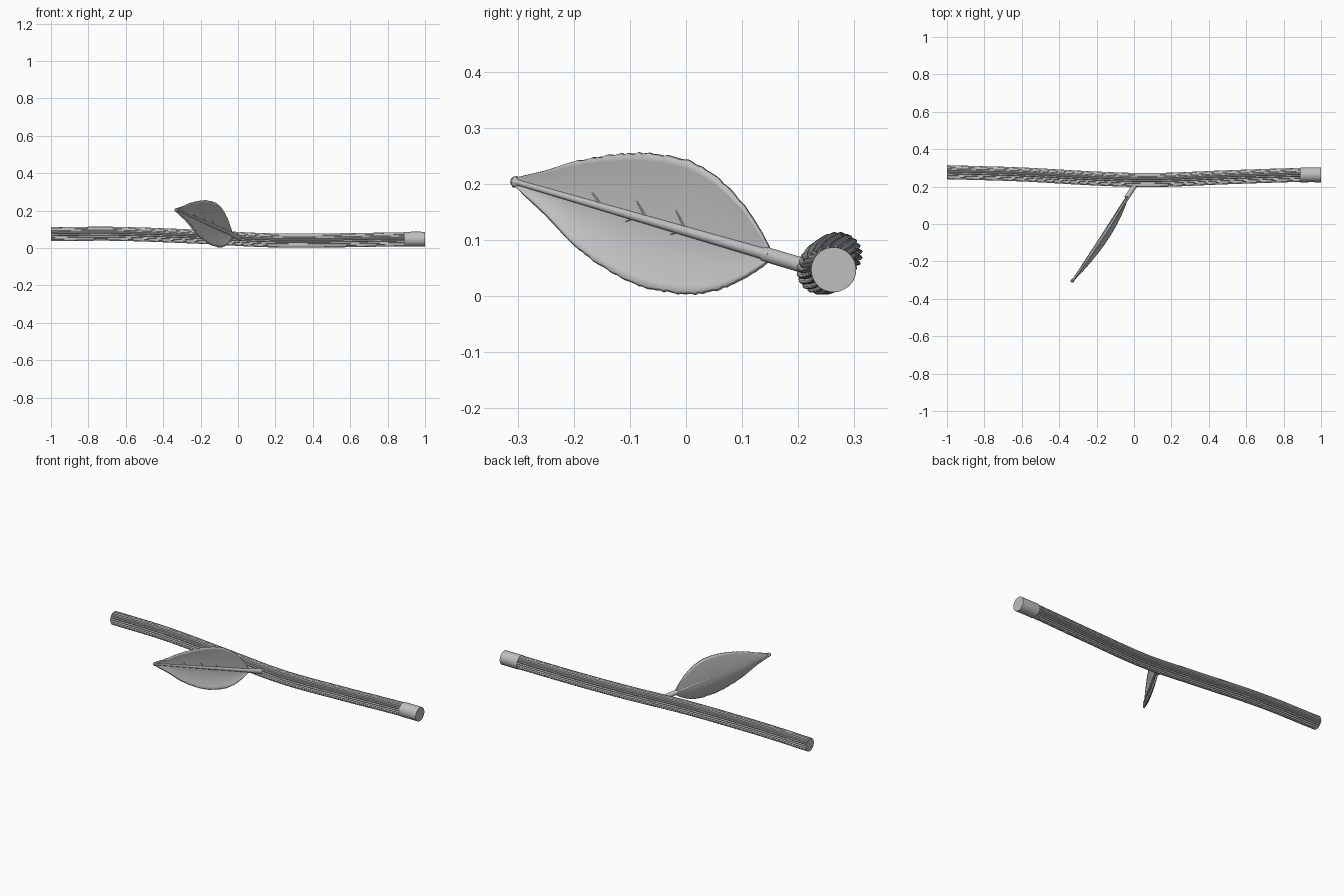
import bpy, bmesh, math, random
from mathutils import Vector

if "Cube" in bpy.data.objects:
    bpy.data.objects.remove(bpy.data.objects["Cube"])

random.seed(4)
grey = bpy.data.materials.new("grey")
grey.diffuse_color = (0.52, 0.52, 0.52, 1)
grey.use_nodes = True
grey.node_tree.nodes["Principled BSDF"].inputs["Base Color"].default_value = grey.diffuse_color


def make(name, bm, angle=30):
    bmesh.ops.recalc_face_normals(bm, faces=bm.faces)
    me = bpy.data.meshes.new(name)
    bm.to_mesh(me)
    bm.free()
    me.materials.append(grey)
    ob = bpy.data.objects.new(name, me)
    bpy.context.collection.objects.link(ob)
    bpy.ops.object.select_all(action='DESELECT')
    ob.select_set(True)
    bpy.context.view_layer.objects.active = ob
    bpy.ops.object.shade_smooth_by_angle(angle=math.radians(angle))
    return ob


def interp(table, x):
    """Smooth (Catmull-Rom) lookup in a table of (x, value) pairs."""
    n = len(table)
    i = max(k for k in range(n - 1) if k == 0 or table[k][0] <= x)
    (x0, a), (x1, b) = table[i], table[i + 1]
    t = (x - x0) / (x1 - x0)
    def slope(k):
        lo, hi = table[max(k - 1, 0)], table[min(k + 1, n - 1)]
        return (hi[1] - lo[1]) / (hi[0] - lo[0]) * (x1 - x0)
    return ((2*t**3 - 3*t*t + 1) * a + (t**3 - 2*t*t + t) * slope(i)
            + (3*t*t - 2*t**3) * b + (t**3 - t*t) * slope(i + 1))


def sweep(name, path, radius, sides, angle=30):
    """Capped tube along path; radius(ring, side) gives each point's distance."""
    bm = bmesh.new()
    rings = []
    for i, p in enumerate(path):
        d = (path[min(i + 1, len(path) - 1)] - path[max(i - 1, 0)]).normalized()
        u = d.cross(Vector((0, 0, 1))).normalized()
        v = u.cross(d)
        rings.append([bm.verts.new(p + radius(i, k) * (
            u * math.cos(k * math.tau / sides) + v * math.sin(k * math.tau / sides)))
            for k in range(sides)])
    for a, b in zip(rings, rings[1:]):
        for k in range(sides):
            j = (k + 1) % sides
            bm.faces.new((a[k], a[j], b[j], b[k]))
    bm.faces.new(rings[0])
    bm.faces.new(rings[-1])
    return make(name, bm, angle)


# Branch: gently bent, with lengthwise bark ridges and a smooth end
BR_Y = [(-1, .277), (-.6, .265), (-.2, .243), (.1, .235), (.5, .25), (.9, .263), (1, .263)]
BR_Z = [(-1, .074), (-.65, .076), (-.2, .06), (.15, .042), (.5, .041), (.9, .047), (1, .047)]


def branch_point(x):
    return Vector((x, interp(BR_Y, x), interp(BR_Z, x)))


FLUTES, STEPS = 20, 6
bark = [branch_point(-1 + 1.9 * i / 48) for i in range(49)]
sweep("branch_bark", bark,
      lambda i, k: .0325 + .0055 * abs(math.sin(math.pi * k / STEPS)),
      FLUTES * STEPS, 35)
sweep("branch_smooth_end", [branch_point(x) for x in (.89, .945, 1)],
      lambda i, k: .04, 48)

# Leaf: outline heights and sideways cupping given along the midrib
UPPER = [(-.305, .211), (-.25, .224), (-.2, .24), (-.15, .25), (-.08, .256),
         (0, .244), (.05, .215), (.1, .165), (.13, .12), (.147, .088)]
LOWER = [(-.305, .195), (-.25, .145), (-.2, .092), (-.15, .053), (-.08, .018),
         (0, .004), (.05, .01), (.1, .031), (.13, .05), (.147, .062)]
BASE, TIP = Vector((-.035, .147, .073)), Vector((-.33, -.305, .204))


def rib(y):
    return BASE.lerp(TIP, (BASE.y - y) / (BASE.y - TIP.y))


def leaf_point(y, s, jag=0):
    """s runs from -1 at the lower edge through 0 at the midrib to 1 at the top."""
    p = rib(y)
    edge = interp(UPPER if s > 0 else LOWER, y) - p.z
    bulge = math.sin(math.pi * min(max((.147 - y) / .452, 0), 1)) ** .8
    cup = (.010 if s > 0 else .042) * s * s * bulge
    return p + Vector((cup, 0, edge * abs(s) * (1 + jag)))


bm = bmesh.new()
ROWS, COLS = 72, 16
grid = []
for i in range(ROWS + 1):
    y = -.305 + .452 * i / ROWS
    row = []
    for j in range(COLS + 1):
        s = 2 * j / COLS - 1
        jag = random.uniform(-.03, .004) if j in (0, COLS) and 18 < i < ROWS else 0
        row.append(bm.verts.new(leaf_point(y, s, jag)))
    grid.append(row)
for a, b in zip(grid, grid[1:]):
    for j in range(COLS):
        bm.faces.new((a[j], a[j + 1], b[j + 1], b[j]))
leaf = make("leaf_blade", bm, 40)
mod = leaf.modifiers.new("thickness", 'SOLIDIFY')
mod.thickness = .009
mod.offset = 0

# Midrib, stalk and the small knob at the leaf tip
ribs = [rib(.15 - .455 * i / 12) + Vector((.004, 0, 0)) for i in range(13)]
sweep("leaf_midrib", ribs, lambda i, k: .0105 - .0055 * i / 12, 16)
sweep("leaf_stalk", [Vector((.02, .23, .048)), Vector((-.002, .197, .058)), rib(.14)],
      lambda i, k: .0135, 20)
tip_dir = (TIP - BASE).normalized()
sweep("leaf_tip", [TIP - tip_dir * .012, TIP, TIP + tip_dir * .006],
      lambda i, k: (.007, .011, .006)[i], 10)

# Short side veins lying on the blade
for n, (y, side) in enumerate([(-.15, 1), (-.07, 1), (.0, 1), (-.09, -1), (-.01, -1)]):
    reach = .25 if side > 0 else .12
    pts = [leaf_point(y - .018 * t, side * reach * t) + Vector((.005, 0, 0))
           for t in (.1, .55, 1)]
    sweep(f"leaf_vein_{n + 1}", pts, lambda i, k: (.003, .0025, .0012)[i], 8)
